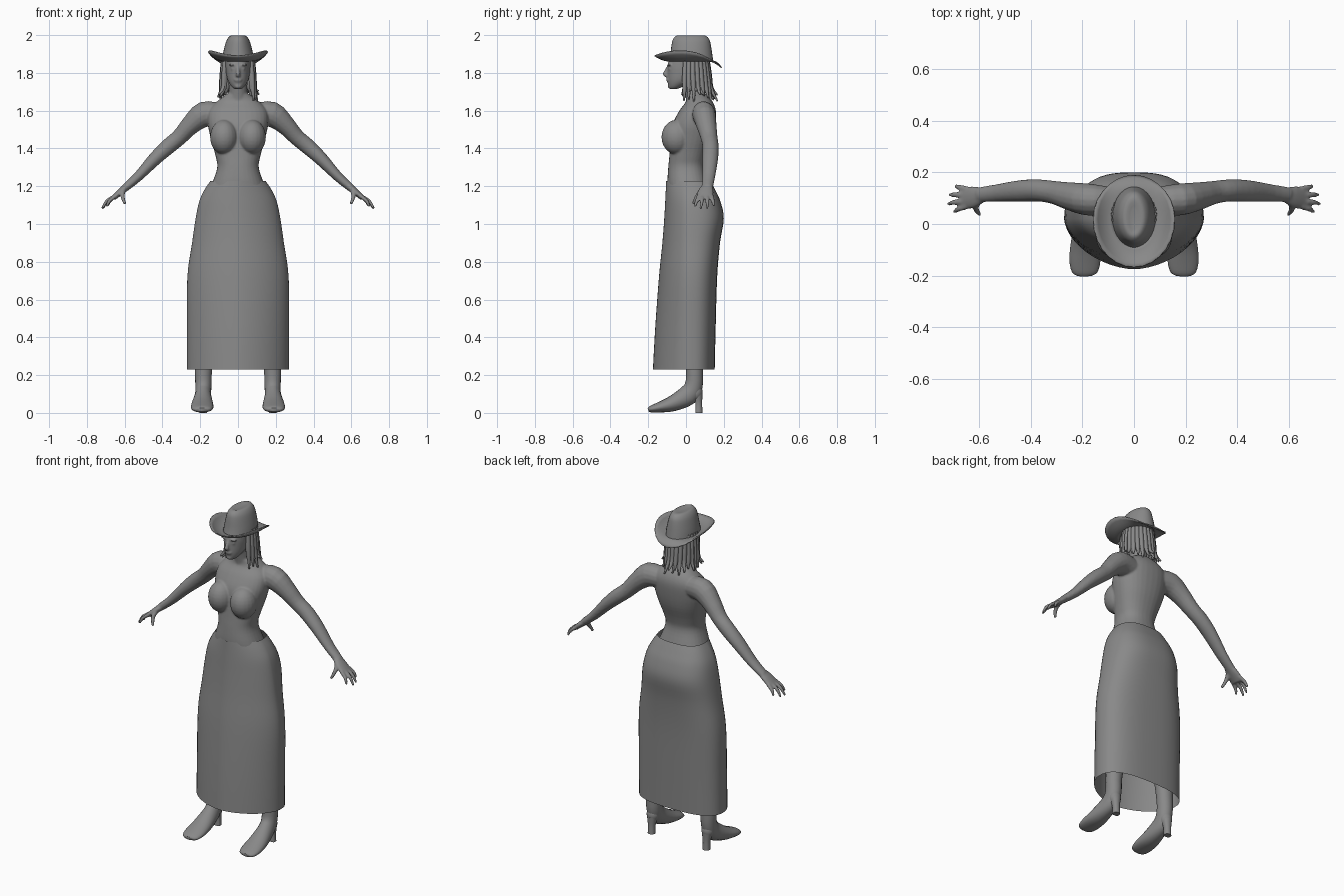
import bpy, bmesh, random
from math import sin, cos, pi, copysign
from mathutils import Vector

if "Cube" in bpy.data.objects:
    bpy.data.objects.remove(bpy.data.objects["Cube"])
random.seed(4)

grey = bpy.data.materials.new("plain_grey")
grey.use_nodes = True
grey.diffuse_color = (0.25, 0.25, 0.25, 1)
grey.node_tree.nodes["Principled BSDF"].inputs["Base Color"].default_value = grey.diffuse_color


def finish(bm, name, angle=0.9):
    bmesh.ops.recalc_face_normals(bm, faces=bm.faces)
    mesh = bpy.data.meshes.new(name)
    bm.to_mesh(mesh)
    bm.free()
    obj = bpy.data.objects.new(name, mesh)
    bpy.context.collection.objects.link(obj)
    mesh.materials.append(grey)
    bpy.ops.object.select_all(action='DESELECT')
    obj.select_set(True)
    bpy.context.view_layer.objects.active = obj
    bpy.ops.object.shade_smooth_by_angle(angle=angle)
    return obj


def smooth_keys(keys, steps):
    """Interpolate rows of numbers with a Catmull-Rom spline."""
    rows = []
    for i in range(len(keys) - 1):
        a, b = keys[max(i - 1, 0)], keys[i]
        c, d = keys[i + 1], keys[min(i + 2, len(keys) - 1)]
        for k in range(steps):
            t = k / steps
            rows.append([q + t / 2 * (r - p + t * (2 * p - 5 * q + 4 * r - s + t * (3 * q - p - 3 * r + s)))
                         for p, q, r, s in zip(a, b, c, d)])
    return rows + [list(keys[-1])]


def skin(bm, rings, caps=True):
    loops = [[bm.verts.new(p) for p in ring] for ring in rings]
    n = len(loops[0])
    for lo, hi in zip(loops, loops[1:]):
        for i in range(n):
            bm.faces.new((lo[i], lo[(i + 1) % n], hi[(i + 1) % n], hi[i]))
    if caps:
        bm.faces.new(loops[0])
        bm.faces.new(loops[-1])


def loft(bm, keys, n=32, steps=4, front=2, back=2, mid=None, caps=True):
    """Stack level rings given as (z, half width, front y, back y)."""
    rings = []
    for z, w, f, b in smooth_keys(keys, steps):
        m = (f + b) / 2 if mid is None else mid
        ring = []
        for i in range(n):
            c, s = cos(2 * pi * i / n), sin(2 * pi * i / n)
            e = 2 / (back if s > 0 else front)
            depth = b - m if s > 0 else m - f
            ring.append((w * copysign(abs(c) ** e, c), m + depth * copysign(abs(s) ** e, s), z))
        rings.append(ring)
    skin(bm, rings, caps)


def tube(bm, keys, n=12, steps=3, ref=(0, 1, 0)):
    """Sweep an ellipse along (x, y, z, radius along ref, other radius)."""
    rows = smooth_keys(keys, steps)
    pts = [Vector(r[:3]) for r in rows]
    rings = []
    for i, r in enumerate(rows):
        t = (pts[min(i + 1, len(pts) - 1)] - pts[max(i - 1, 0)]).normalized()
        u = Vector(ref)
        u = (u - t * u.dot(t)).normalized()
        v = t.cross(u)
        rings.append([pts[i] + u * r[3] * cos(2 * pi * k / n) + v * r[4] * sin(2 * pi * k / n) for k in range(n)])
    skin(bm, rings)


def ball(bm, centre, radii):
    made = bmesh.ops.create_uvsphere(bm, u_segments=20, v_segments=14, radius=1)["verts"]
    for v in made:
        v.co = Vector(centre) + Vector(a * b for a, b in zip(v.co, radii))


# Body: torso, neck, head and arms fused into one smooth skin
bm = bmesh.new()
loft(bm, [(1.05, .165, -.08, .15), (1.15, .16, -.09, .14), (1.22, .135, -.098, .12), (1.3, .11, -.094, .1),
          (1.36, .119, -.088, .11), (1.45, .143, -.08, .14), (1.53, .16, -.07, .155),
          (1.6, .155, -.035, .158), (1.65, .11, .0, .14), (1.69, .055, .0, .105)], front=2.3, back=2.3)
tube(bm, [(0, .06, 1.6, .055, .055), (0, .045, 1.68, .048, .05), (0, .025, 1.78, .048, .05)], n=16)
loft(bm, [(1.715, .02, -.085, -.045), (1.73, .036, -.093, -.01), (1.76, .054, -.098, .05), (1.8, .063, -.099, .085),
          (1.84, .067, -.098, .105), (1.88, .066, -.085, .11), (1.92, .045, -.05, .08)])
tube(bm, [(0, -.092, 1.84, .008, .007), (0, -.103, 1.815, .009, .009), (0, -.111, 1.793, .013, .012),
          (0, -.098, 1.782, .012, .008)], n=10, ref=(1, 0, 0))
ball(bm, (0, -.096, 1.764), (.022, .01, .006))
ball(bm, (0, -.093, 1.756), (.018, .01, .006))
ball(bm, (0, -.086, 1.728), (.018, .012, .011))
for s in (-1, 1):
    ball(bm, (s * .028, -.088, 1.842), (.024, .012, .006))
    ball(bm, (s * .026, -.086, 1.822), (.013, .008, .007))
    ball(bm, (s * .074, -.048, 1.46), (.074, .082, .092))
    tube(bm, [(s * x, y, z, a, b) for x, y, z, a, b in (
        (.1, .09, 1.58, .055, .06), (.18, .095, 1.58, .062, .068), (.25, .108, 1.525, .054, .052),
        (.31, .122, 1.46, .045, .043), (.37, .13, 1.41, .043, .042), (.44, .128, 1.345, .042, .036),
        (.53, .12, 1.25, .034, .026), (.6, .113, 1.19, .029, .021))], n=16)
    # palm, fingers and thumb
    tube(bm, [(s * .585, .113, 1.2, .029, .02), (s * .62, .105, 1.172, .042, .018),
              (s * .66, .1, 1.137, .044, .014)], n=14)
    for y0, y1, x1, z1 in ((.136, .148, .69, 1.095), (.113, .113, .715, 1.082),
                           (.09, .078, .72, 1.08), (.068, .047, .695, 1.092)):
        tube(bm, [(s * .645, y0, 1.15, .011, .011), (s * (.65 + x1) / 2 + s * .008, (y0 + y1) / 2, 1.123, .011, .01),
                  (s * x1, y1, z1, .007, .007)], n=8)
    tube(bm, [(s * .605, .09, 1.18, .016, .014), (s * .612, .06, 1.148, .013, .012),
              (s * .598, .037, 1.105, .008, .008)], n=8)
body = finish(bm, "body", 3.1)
remesh = body.modifiers.new("fuse", 'REMESH')
remesh.mode = 'VOXEL'
remesh.voxel_size = .0055
remesh.use_smooth_shade = True
relax = body.modifiers.new("relax", 'SMOOTH')
relax.iterations = 5

# Long skirt, open at waist and hem
bm = bmesh.new()
loft(bm, [(.23, .27, -.175, .152), (.45, .27, -.163, .157), (.72, .268, -.143, .165), (.9, .243, -.125, .18),
          (1.03, .224, -.115, .2), (1.12, .205, -.11, .182), (1.18, .178, -.107, .155), (1.228, .146, -.105, .13)],
     n=48, front=1.75, back=2.7, mid=.02, caps=False)
finish(bm, "skirt")

# Legs with heeled boots
for side, s in (("left", 1), ("right", -1)):
    bm = bmesh.new()
    tube(bm, [(s * x, y, z, a, b) for x, y, z, a, b in (
        (.09, .03, 1.08, .075, .08), (.11, .03, .85, .075, .08), (.14, .03, .6, .057, .06),
        (.165, .045, .42, .055, .056), (.182, .045, .24, .046, .045), (.183, .042, .15, .043, .047),
        (.185, .012, .095, .043, .054), (.188, -.07, .05, .056, .042), (.19, -.14, .03, .06, .028),
        (.191, -.185, .02, .05, .018), (.191, -.2, .016, .03, .01))], n=20, ref=(1, 0, 0))
    ball(bm, (s * .184, .052, .11), (.036, .036, .045))
    finish(bm, side + "_boot_and_leg")
    bm = bmesh.new()
    loft(bm, [(0, .021, .05, .088), (.05, .021, .05, .086), (.1, .03, .035, .088)], n=14, front=4)
    bmesh.ops.translate(bm, verts=bm.verts, vec=(s * .184, 0, 0))
    finish(bm, side + "_heel", .7)

# Hair: a cap with tapering locks around the sides and back
bm = bmesh.new()
ball(bm, (0, .042, 1.83), (.077, .082, .09))
for layer, count in ((0, 17), (1, 14)):
    for i in range(count):
        a = -.5 + (pi + 1) * i / (count - 1)
        c, d = cos(a), sin(a)
        r = .076 - .006 * layer
        end = 1.64 + random.uniform(0, .05) + .02 * layer
        flare = r + random.uniform(.015, .045)
        tube(bm, [(r * c, .035 + r * d, 1.88, .013, .013), ((r + .008) * c, .035 + (r + .012) * d, 1.79, .014, .014),
                  ((r + .013) * c, .038 + (r + .02) * d, 1.72, .012, .012),
                  (flare * c, .04 + (flare + .012) * d, end, .004, .004)], n=7)
finish(bm, "hair")

# Hat crown and curled brim
bm = bmesh.new()
loft(bm, [(1.86, .085, -.092, .145), (1.9, .08, -.083, .139), (1.95, .068, -.076, .131), (1.98, .056, -.068, .122),
          (1.998, .037, -.048, .1), (1.994, .012, -.025, .06)], n=28, steps=3)
finish(bm, "hat_crown")
bm = bmesh.new()
rings = []
for k in range(6):
    t = k / 5
    ring = []
    for i in range(28):
        c, d = cos(2 * pi * i / 28), sin(2 * pi * i / 28)
        z = 1.866 + t * t * (.05 * c * c - .026 * d - .01 * d * d + (.012 if d < 0 else 0) * d * d)
        ring.append(((.078 + .077 * t) * c, .02 + ((.118 + .052 * t) if d > 0 else (.105 + .08 * t)) * d, z))
    rings.append(ring)
skin(bm, rings, caps=False)
brim = finish(bm, "hat_brim")
brim.modifiers.new("felt", 'SOLIDIFY').thickness = .006
